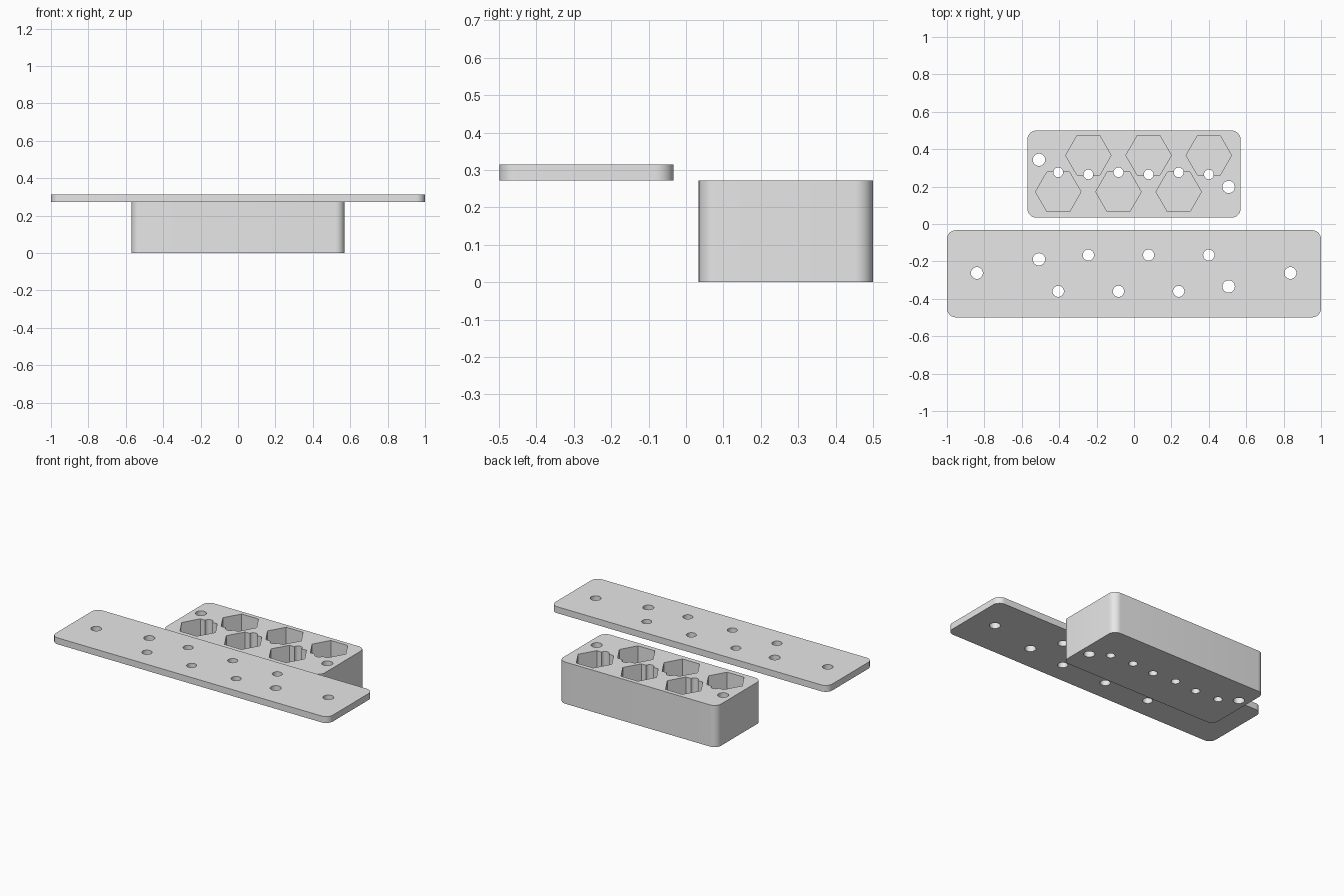
import bpy, bmesh, math

if "Cube" in bpy.data.objects:
    bpy.data.objects.remove(bpy.data.objects["Cube"])

grey = bpy.data.materials.new("light grey")
grey.diffuse_color = (0.8, 0.8, 0.8, 1)
grey.use_nodes = True
grey.node_tree.nodes["Principled BSDF"].inputs["Base Color"].default_value = grey.diffuse_color


def prism(name, outline, z0, z1):
    """Extrude a closed xy outline from z0 to z1."""
    bm = bmesh.new()
    base = bm.faces.new([bm.verts.new((x, y, z0)) for x, y in outline])
    top = bmesh.ops.extrude_face_region(bm, geom=[base])["geom"]
    for v in top:
        if isinstance(v, bmesh.types.BMVert):
            v.co.z = z1
    bmesh.ops.recalc_face_normals(bm, faces=bm.faces)
    mesh = bpy.data.meshes.new(name)
    bm.to_mesh(mesh)
    bm.free()
    mesh.materials.append(grey)
    ob = bpy.data.objects.new(name, mesh)
    bpy.context.collection.objects.link(ob)
    return ob


def ring(cx, cy, r, n):
    return [(cx + r * math.cos(2 * math.pi * i / n),
             cy + r * math.sin(2 * math.pi * i / n)) for i in range(n)]


def rounded_rect(cx, cy, hx, hy, r, steps=10):
    pts = []
    for k, (sx, sy) in enumerate([(1, 1), (-1, 1), (-1, -1), (1, -1)]):
        for i in range(steps + 1):
            a = math.pi / 2 * (k + i / steps)
            pts.append((cx + sx * (hx - r) + r * math.cos(a),
                        cy + sy * (hy - r) + r * math.sin(a)))
    return pts


def cut(target, outline, z0, z1):
    """Subtract a prism from the target and remove the cutter."""
    cutter = prism("cutter", outline, z0, z1)
    cutter.hide_render = True
    mod = target.modifiers.new("cut", 'BOOLEAN')
    mod.operation = 'DIFFERENCE'
    mod.solver = 'EXACT'
    mod.object = cutter
    bpy.context.view_layer.objects.active = target
    bpy.ops.object.modifier_apply(modifier=mod.name)
    bpy.data.objects.remove(cutter)


def smooth(ob):
    bpy.ops.object.select_all(action='DESELECT')
    ob.select_set(True)
    bpy.context.view_layer.objects.active = ob
    bpy.ops.object.shade_smooth_by_angle(angle=math.radians(30))


BLOCK_TOP, PLATE_TOP, FLOOR = 0.272, 0.314, 0.042
HEX_R, PITCH = 0.1215, 0.322
back_xs = [-0.244 + PITCH * i for i in range(3)]
front_xs = [-0.405 + PITCH * i for i in range(3)]

# Block with two staggered rows of hexagonal pockets
block = prism("socket_block", rounded_rect(0, 0.267, 0.57, 0.233, 0.048), 0, BLOCK_TOP)
for xs, hex_y, wire_y in ((back_xs, 0.367, 0.265), (front_xs, 0.172, 0.276)):
    for x in xs:
        cut(block, ring(x, hex_y, HEX_R, 6), FLOOR, 0.4)
        cut(block, ring(x, wire_y, 0.026, 32), -0.1, 0.4)   # wire hole
# Screw holes at opposite ends of the block
for x, y in ((-0.508, 0.343), (0.506, 0.198)):
    cut(block, ring(x, y, 0.033, 32), -0.1, 0.4)
smooth(block)

# Cover plate with matching holes
plate = prism("cover_plate", rounded_rect(0, -0.266, 1.0, 0.233, 0.048), BLOCK_TOP, PLATE_TOP)
holes = [(-0.84, -0.262, 0.032), (0.836, -0.262, 0.032),
         (-0.508, -0.189, 0.033), (0.506, -0.334, 0.033)]
holes += [(x, -0.166, 0.03) for x in back_xs]
holes += [(x, -0.36, 0.03) for x in front_xs]
for x, y, r in holes:
    cut(plate, ring(x, y, r, 32), 0.2, 0.4)
smooth(plate)
